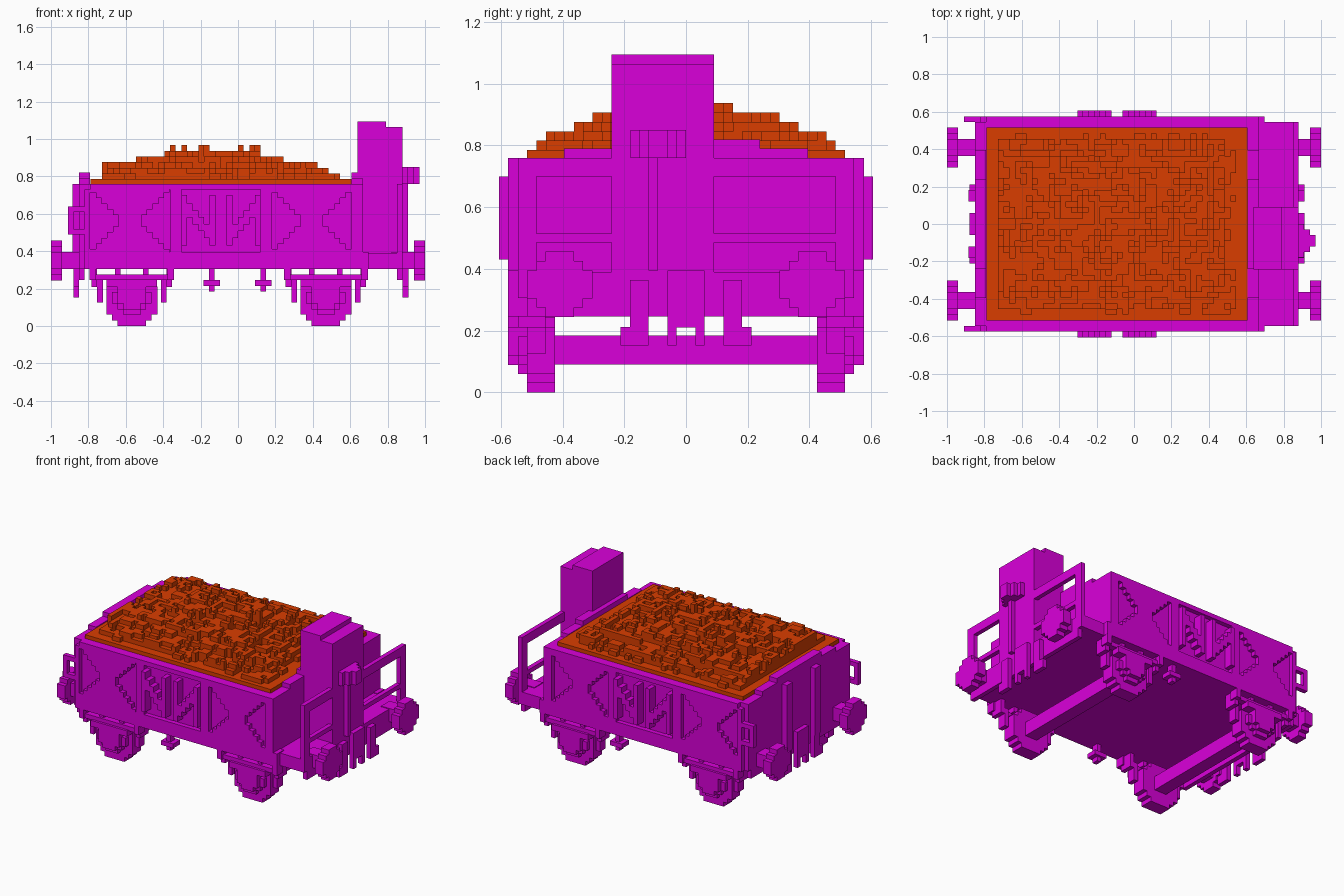
import bpy, bmesh, random

cube = bpy.data.objects.get("Cube")
if cube:
    bpy.data.objects.remove(cube, do_unlink=True)

V = 2 / 66  # block size


def material(name, rgb):
    m = bpy.data.materials.new(name)
    m.use_nodes = True
    m.diffuse_color = (*rgb, 1)
    m.node_tree.nodes["Principled BSDF"].inputs["Base Color"].default_value = (*rgb, 1)
    return m


MAGENTA = material("magenta paint", (0.70, 0.0, 0.70))
ORANGE = material("orange load", (0.70, 0.048, 0.0))


def finish(name, bm, mat):
    me = bpy.data.meshes.new(name)
    bmesh.ops.recalc_face_normals(bm, faces=bm.faces)
    bm.to_mesh(me)
    bm.free()
    me.materials.append(mat)
    ob = bpy.data.objects.new(name, me)
    bpy.context.collection.objects.link(ob)
    return ob


def part(name, boxes, mirror_y=False):
    """Boxes given as (x0, x1, y0, y1, z0, z1), optionally repeated at -y."""
    bm = bmesh.new()
    if mirror_y:
        boxes = boxes + [(a, b, -d, -c, e, f) for a, b, c, d, e, f in boxes]
    for x0, x1, y0, y1, z0, z1 in boxes:
        geo = bmesh.ops.create_cube(bm, size=1)
        for v in geo["verts"]:
            v.co = (x0 if v.co.x < 0 else x1, y0 if v.co.y < 0 else y1, z0 if v.co.z < 0 else z1)
    return finish(name, bm, MAGENTA)


def disc(rows, c, z, d0, d1, axis):
    """Stepped round disc: row widths in blocks, merged where equal."""
    out, i = [], 0
    z0 = z - len(rows) * V / 2
    while i < len(rows):
        j = i
        while j < len(rows) and rows[j] == rows[i]:
            j += 1
        h = rows[i] * V / 2
        zz = (z0 + i * V, z0 + j * V)
        out.append((d0, d1, c - h, c + h, *zz) if axis == 'x' else (c - h, c + h, d0, d1, *zz))
        i = j
    return out


# Body, sills and end platform
part("body", [(-0.82, 0.64, -0.545, 0.545, 0.305, 0.755)])
part("side_sill", [(-0.82, 0.697, 0.5, 0.576, 0.305, 0.395)], True)
part("top_rail", [(-0.79, 0.667, 0.515, 0.576, 0.73, 0.76)], True)
part("side_post", [(a, b, 0.5, 0.576, 0.395, 0.73) for a, b in
                   ((-0.82, -0.79), (-0.364, -0.303), (0.121, 0.182), (0.606, 0.667))], True)
part("end_platform", [(0.64, 0.88, -0.545, 0.545, 0.305, 0.39)])
part("buffer_beam", [(0.85, 0.88, -0.515, 0.515, 0.245, 0.39),
                     (-0.85, -0.82, -0.515, 0.515, 0.245, 0.39)])

# Arched end boards
for name, a, b, w in (("rear_end_board", -0.85, -0.79, 0.545), ("front_end_board", 0.606, 0.667, 0.576)):
    part(name, [(a, b, -w, w, 0.305, 0.76), (a, b, -0.395, 0.395, 0.76, 0.79),
                (a, b, -0.24, 0.24, 0.79, 0.82)])

# Stepped crossing panels on the sides
panels = []
for x0 in (-0.79, 0.182):
    for i in range(14):
        h = max(0, abs(i - 6.5) - 1.5) * V
        x = x0 + i * V
        panels += [(x, x + V, 0.54, 0.576, 0.395, 0.5625 - h), (x, x + V, 0.54, 0.576, 0.5625 + h, 0.73)]
part("cross_panel", panels, True)

# Door braces: two mirrored stepped N shapes
door = []
for x0, flip in ((-0.303, False), (-0.061, True)):
    for i in range(6):
        k = 5 - i if flip else i
        x = x0 + i * V
        if i in (0, 5):
            door.append((x, x + V, 0.54, 0.606, 0.43, 0.70))
        else:
            z = 0.66 - k * 0.036
            door.append((x, x + V, 0.54, 0.606, z - 0.045, z + 0.03))
part("door_brace", door, True)

# Rear wall posts and corner handles
part("rear_post", [(-0.885, -0.85, 0.121, 0.182, 0.305, 0.76)], True)
part("rear_handle", [(-0.91, -0.88, 0.545, 0.576, 0.49, 0.64),
                     (-0.88, -0.82, 0.545, 0.576, 0.49, 0.52),
                     (-0.88, -0.82, 0.545, 0.576, 0.61, 0.64)], True)

# Brake house with handle
part("brake_house", [(0.64, 0.79, -0.242, 0.09, 0.39, 1.094), (0.79, 0.88, -0.242, 0.09, 0.39, 1.063)])
part("brake_handle", [(0.88, 0.91, -0.121, -0.09, 0.395, 0.76), (0.88, 0.91, -0.18, 0.0, 0.76, 0.85),
                      (0.91, 0.94, -0.15, -0.03, 0.76, 0.85), (0.94, 0.97, -0.121, -0.06, 0.76, 0.85)])

# Platform railings
part("railing", [(0.85, 0.88, s * a if s > 0 else -b, s * b if s > 0 else -a, z0, z1)
                 for s, inner in ((1, 0.09), (-1, 0.242))
                 for a, b, z0, z1 in ((0.485, 0.545, 0.39, 0.76), (inner, 0.485, 0.70, 0.76),
                                      (inner, 0.485, 0.485, 0.515))])

# Buffers, couplings and hoses at both ends
for name, s, e in (("front", 1, 0.88), ("rear", -1, 0.85)):
    def span(a, b):
        return (a, b) if s > 0 else (-b, -a)
    near = span(e, e + V)
    part(name + "_buffer", disc([3, 5, 7, 7, 7, 5, 3], 0.409, 0.35, *span(0.94, 1.0), 'x')
         + [(*span(0.82, 0.94), 0.364, 0.455, 0.305, 0.395)], True)
    part(name + "_hose", [(*near, 0.121, 0.182, 0.152, 0.364),
                          (*near, 0.182, 0.212, 0.152, 0.212)], True)
    part(name + "_coupling", [(*near, -0.06, 0.06, 0.21, 0.395),
                              (*near, -0.06, -0.03, 0.152, 0.21),
                              (*near, 0.03, 0.06, 0.152, 0.21)])

# Wheels, axles, springs and brake gear
for name, c in (("rear", -0.568), ("front", 0.47)):
    part(name + "_axle", [(c - 0.045, c + 0.045, -0.43, 0.43, 0.09, 0.185)])
    part(name + "_wheel", disc([5, 7, 9, 9, 9, 9, 9, 7, 5], c, 0.1364, 0.425, 0.515, 'y'), True)
    part(name + "_axle_box", disc([3, 5, 5, 5], c, 0.15, 0.51, 0.576, 'y')
         + disc([3, 5, 7, 7], c, 0.12, 0.51, 0.545, 'y')
         + [(c - 0.136, c + 0.136, 0.515, 0.576, 0.21, 0.25),
            (c - 0.21, c + 0.21, 0.515, 0.56, 0.245, 0.275)], True)
    gear = []
    for s in (-1, 1):
        for a, b, y0, y1, z0, z1 in ((0.19, 0.225, 0.515, 0.576, 0.245, 0.31),
                                     (0.185, 0.215, 0.455, 0.545, 0.21, 0.31),
                                     (0.155, 0.185, 0.455, 0.515, 0.125, 0.25),
                                     (0.06, 0.09, 0.48, 0.545, 0.27, 0.31)):
            gear.append((c + min(s * a, s * b), c + max(s * a, s * b), y0, y1, z0, z1))
    part(name + "_brake_gear", gear, True)

# One small hanger below each sill
for name, x, y in (("right_hanger", -0.14, -0.5225), ("left_hanger", 0.135, 0.5225)):
    part(name, [(x - 0.015, x + 0.015, y - 0.022, y + 0.022, 0.185, 0.31),
                (x - 0.045, x + 0.045, y - 0.037, y + 0.037, 0.215, 0.245)])

# Heaped load: blocky height field with random patches
random.seed(7)
NX, NY = 46, 34
X0, Y0, Z0 = -0.788, -0.515, 0.755


def cap(i, j):
    e = min(j, NY - 1 - j)
    hy = 1 if e < 1 else 2 if e < 2 else 3 if e < 5 else 4 if e < 7 else 5 if e < 12 else 6
    r = NX - 1 - i
    hx = 1 if i < 2 else 4 if i < 8 else 5 if i < 13 else 6
    hr = 1 if r < 2 else 2 if r < 4 else 3 if r < 6 else 4 if r < 12 else 5 if r < 16 else 6
    return min(hx, hy, hr)


drop = [[1] * NY for _ in range(NX)]
for _ in range(1100):
    i, j = random.randrange(NX), random.randrange(NY)
    w, h = random.choice(((1, 1), (2, 1), (1, 2), (3, 1), (1, 3), (2, 2)))
    d = random.choice((0, 0, 0, 1, 1, 2))
    for a in range(i, min(NX, i + w)):
        for b in range(j, min(NY, j + h)):
            drop[a][b] = d


def height(i, j):
    if not (0 <= i < NX and 0 <= j < NY):
        return 0
    bump = 1 if cap(i, j) == 6 and drop[i][j] == 0 and (i * 7 + j * 3) % 13 == 0 else 0
    return max(1, cap(i, j) - drop[i][j] + bump)


bm = bmesh.new()


def quad(*pts):
    bm.faces.new([bm.verts.new((X0 + x * V, Y0 + y * V, Z0 + z * V)) for x, y, z in pts])


for i in range(NX):
    for j in range(NY):
        h = height(i, j)
        quad((i, j, h), (i + 1, j, h), (i + 1, j + 1, h), (i, j + 1, h))
        for di, dj, p, q in ((1, 0, (i + 1, j), (i + 1, j + 1)), (-1, 0, (i, j + 1), (i, j)),
                             (0, 1, (i + 1, j + 1), (i, j + 1)), (0, -1, (i, j), (i + 1, j))):
            n = height(i + di, j + dj)
            if n < h:
                quad((*p, n), (*q, n), (*q, h), (*p, h))
bmesh.ops.remove_doubles(bm, verts=bm.verts, dist=0.0001)
finish("heaped_load", bm, ORANGE)
